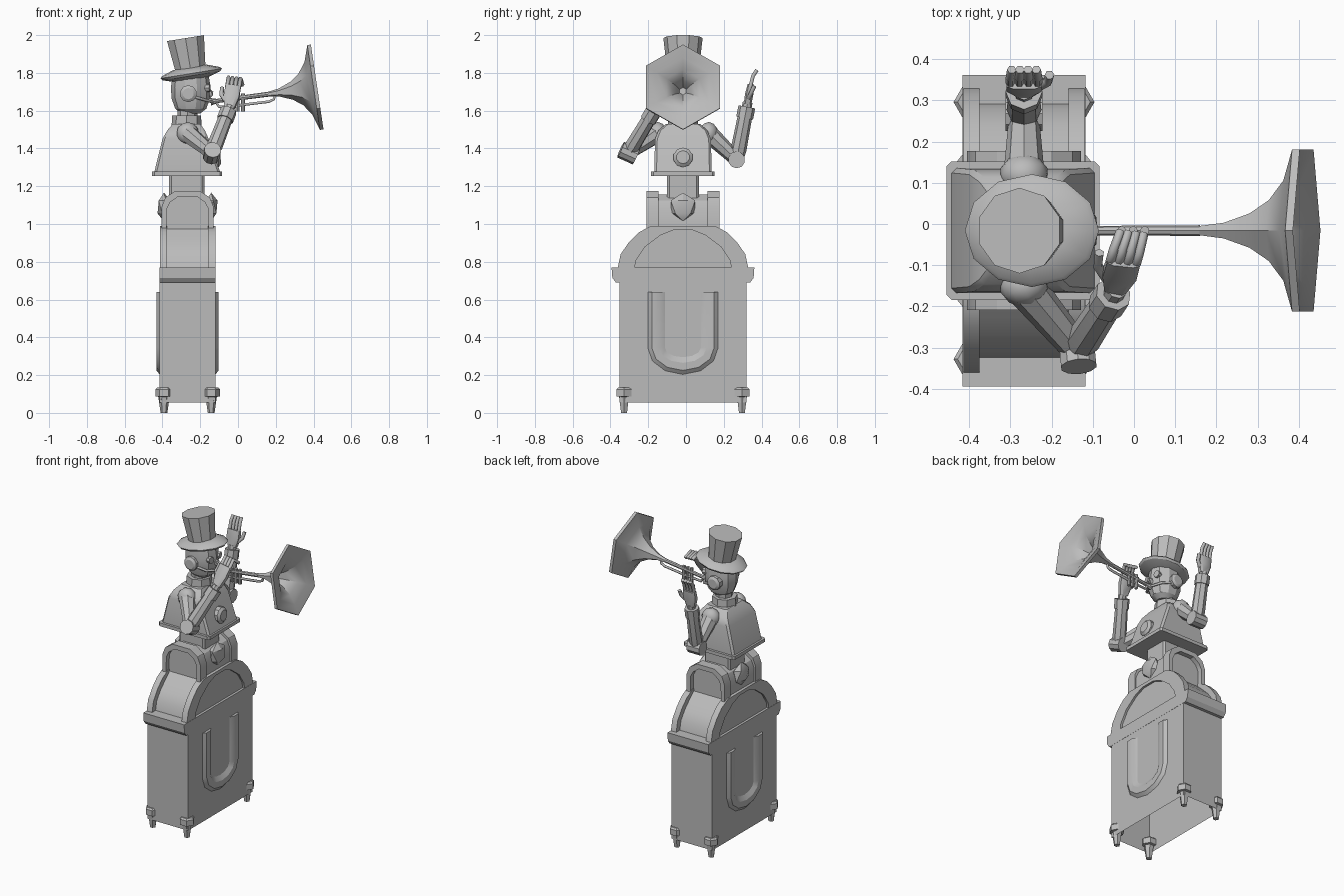
import bpy, bmesh, math
from mathutils import Vector

cube = bpy.data.objects.get("Cube")
if cube:
    bpy.data.objects.remove(cube)

CX, CY = -0.267, -0.016          # centre of the cabinet and figure
grey = bpy.data.materials.new("plain grey")
grey.use_nodes = True
grey.diffuse_color = (0.5, 0.5, 0.5, 1)
grey.node_tree.nodes["Principled BSDF"].inputs["Base Color"].default_value = (0.5, 0.5, 0.5, 1)


def finish(name, bm, open_bottom=False):
    bmesh.ops.recalc_face_normals(bm, faces=bm.faces[:])
    if open_bottom:
        low = [f for f in bm.faces if f.normal.z < -0.9]
        bmesh.ops.delete(bm, geom=low, context='FACES')
    mesh = bpy.data.meshes.new(name)
    bm.to_mesh(mesh)
    bm.free()
    mesh.materials.append(grey)
    ob = bpy.data.objects.new(name, mesh)
    bpy.context.collection.objects.link(ob)
    return ob


def loft(name, rings, open_bottom=False):
    """Skin a list of equal point rings and cap both ends."""
    bm = bmesh.new()
    rows = [[bm.verts.new(p) for p in ring] for ring in rings]
    n = len(rows[0])
    for a, b in zip(rows, rows[1:]):
        for i in range(n):
            j = (i + 1) % n
            bm.faces.new((a[i], a[j], b[j], b[i]))
    bm.faces.new(rows[0][::-1])
    bm.faces.new(rows[-1])
    return finish(name, bm, open_bottom)


def prism(name, pts, axis, lo, hi, open_bottom=False):
    """Extrude a profile given around the centre along x or y."""
    def ring(t):
        if axis == 'x':
            return [(CX + t, CY + a, z) for a, z in pts]
        return [(CX + a, CY + t, z) for a, z in pts]
    return loft(name, [ring(lo), ring(hi)], open_bottom)


def lathe(name, p0, p1, prof, n=8, squash=1.0, phase=0.0):
    """Rings of (distance, radius) along the axis from p0 to p1."""
    p0 = Vector(p0)
    w = (Vector(p1) - p0).normalized()
    ref = Vector((1, 0, 0)) if abs(w.z) > 0.9 else Vector((0, 0, 1))
    u = (ref - w * ref.dot(w)).normalized()
    v = w.cross(u)
    angles = [phase + math.tau * i / n for i in range(n)]
    return loft(name, [[p0 + w * d + u * r * math.cos(a) + v * r * squash * math.sin(a)
                        for a in angles] for d, r in prof])


def limb(name, p, q, r0, r1, n=8, squash=1.0):
    return lathe(name, p, q, [(0, r0), ((Vector(q) - Vector(p)).length, r1)], n, squash)


def pipe(name, pts, r):
    cu = bpy.data.curves.new(name, 'CURVE')
    cu.dimensions = '3D'
    cu.bevel_depth, cu.bevel_resolution, cu.use_fill_caps = r, 1, True
    sp = cu.splines.new('POLY')
    sp.points.add(len(pts) - 1)
    for p, co in zip(sp.points, pts):
        p.co = (*co, 1)
    cu.materials.append(grey)
    bpy.context.collection.objects.link(bpy.data.objects.new(name, cu))


def ball(name, loc, r, scale=(1, 1, 1), detail=2):
    bm = bmesh.new()
    bmesh.ops.create_icosphere(bm, subdivisions=detail, radius=r)
    for v in bm.verts:
        v.co = Vector(loc) + Vector(v.co[i] * scale[i] for i in range(3))
    return finish(name, bm)


def full(half):
    return half + [(-a, z) for a, z in reversed(half) if a]


# Cabinet body, open underneath, and shelf band
prism("cabinet_body", full([(0.335, 0.055), (0.335, 0.7)]), 'x', -0.148, 0.148, True)
prism("shelf_band", full([(0.355, 0.69), (0.374, 0.715), (0.378, 0.77)]), 'x', -0.149, 0.149)

# Feet
for sx in (-1, 1):
    for sy in (-1, 1):
        x, y = CX + sx * 0.125, CY + sy * 0.312
        lathe("foot", (x, y, 0), (x, y, 1),
              [(0, 0.018), (0.085, 0.03), (0.088, 0.046), (0.125, 0.046), (0.135, 0.036)], 6)

# Raised U moulding on both broad faces: (sideways offset, height) section swept on a U path
path = [((-0.14, 0.64), (-1, 0))]
for i in range(7):
    a = math.pi + math.pi * i / 6
    d = (math.cos(a), math.sin(a))
    path.append(((0.14 * d[0], 0.345 + 0.095 * d[1]), d))
path.append(((0.14, 0.64), (1, 0)))
for s in (-1, 1):
    loft("u_moulding", [[(CX + s * (0.145 + h), CY + p[0] + d[0] * o, p[1] + d[1] * o)
                         for o, h in ((-0.05, 0), (-0.015, 0.02), (0.025, 0.02), (0.05, 0))]
                        for p, d in path])

# Lower arch: core with side ribs that frame a recessed panel
outer = [(0.345, 0.77), (0.33, 0.84), (0.285, 0.905), (0.235, 0.955), (0.17, 0.99)]
core = [(0.31, 0.76), (0.295, 0.83), (0.255, 0.885), (0.21, 0.93), (0.15, 0.985)]
inner = [(0.255, 0.77), (0.25, 0.805), (0.2, 0.88), (0.12, 0.94), (0.05, 0.968)]
prism("arch_core", full(core), 'x', -0.133, 0.133)
for s in (-1, 1):
    prism("arch_rib", full(outer) + full(inner)[::-1], 'x', s * 0.108, s * 0.147)

# Upper block: arched core with a rib at each end
rib_out = [(0.138, 0.975), (0.138, 1.09), (0.118, 1.14), (0.065, 1.175)]
rib_in = [(0.112, 0.975), (0.11, 1.08), (0.092, 1.115), (0.05, 1.145)]
prism("block_core", full([(0.128, 0.97), (0.127, 1.08), (0.107, 1.125), (0.06, 1.155)]),
      'y', -0.162, 0.162)
for s in (-1, 1):
    prism("block_rib", full(rib_out) + full(rib_in)[::-1], 'y', s * 0.13, s * 0.193)
    ball("block_knob", (CX + s * 0.125, CY, 1.09), 0.076, (0.5, 1, 1), 1)


def rect(z, x0, x1, hy):
    c = 0.012
    return [(x0 + c, CY - hy, z), (x1 - c, CY - hy, z), (x1, CY - hy + c, z), (x1, CY + hy - c, z),
            (x1 - c, CY + hy, z), (x0 + c, CY + hy, z), (x0, CY + hy - c, z), (x0, CY - hy + c, z)]


# Waist, torso and collar
loft("waist", [rect(1.13, -0.365, -0.178, 0.084), rect(1.27, -0.365, -0.178, 0.084)])
loft("torso_base", [rect(1.255, -0.455, -0.084, 0.168), rect(1.277, -0.455, -0.084, 0.168)])
loft("torso", [rect(1.275, -0.443, -0.095, 0.152), rect(1.45, -0.4, -0.155, 0.148),
               rect(1.495, -0.375, -0.175, 0.13), rect(1.53, -0.345, -0.2, 0.09)])
lathe("collar", (CX - 0.005, CY, 1.515), (CX - 0.005, CY, 2), [(0, 0.08), (0.06, 0.076)], 8)
lathe("neck", (CX, CY, 1.56), (CX, CY, 2), [(0, 0.052), (0.06, 0.055)], 8)
lathe("chest_button", (-0.15, CY, 1.35), (0, CY, 1.36), [(0, 0.052), (0.045, 0.052), (0.058, 0.035)], 10)

# Head with ear discs, eyes and nose
hx = -0.25
lathe("head", (hx, CY, 1.585), (hx, CY, 2),
      [(0, 0.05), (0.025, 0.082), (0.08, 0.102), (0.14, 0.105), (0.2, 0.095)], 10, 0.88)
ball("nose", (hx + 0.103, CY, 1.69), 0.018, (1, 0.8, 1.3), 1)
for s in (-1, 1):
    lathe("ear_disc", (hx - 0.013, CY + s * 0.07, 1.69), (hx - 0.013, CY + s, 1.69),
          [(0, 0.045), (0.035, 0.045), (0.045, 0.03)], 10)
    lathe("eye", (hx + 0.07, CY + s * 0.04, 1.72), (hx + 0.17, CY + s * 0.06, 1.72),
          [(0, 0.022), (0.032, 0.022)], 8)
    pipe("mouth_strap", [(hx + 0.01, CY + s * 0.09, 1.675), (hx + 0.08, CY + s * 0.07, 1.655),
                         (hx + 0.12, CY, 1.645)], 0.008)

# Top hat, leaning back
hat0, hat1 = Vector((-0.246, CY, 1.785)), Vector((-0.278, CY, 1.984))
height = (hat1 - hat0).length
lathe("hat_brim", hat0, hat1, [(-0.02, 0.09), (0.0, 0.155), (0.012, 0.165), (0.022, 0.155),
                               (0.045, 0.09)], 12, 0.83)
lathe("hat_crown", hat0, hat1, [(0.03, 0.084), (height, 0.104)], 10, 1, math.pi / 10)

# Trumpet: mouthpiece, lead pipe, bell and lower loop
mouth, throat, rim = (-0.145, CY, 1.647), (0.16, CY, 1.687), (0.415, CY, 1.725)
limb("mouthpiece", mouth, (-0.105, CY, 1.652), 0.02, 0.01)
limb("lead_pipe", mouth, throat, 0.011, 0.013)
lathe("bell", throat, rim,
      [(0, 0.013), (0.06, 0.022), (0.125, 0.048), (0.175, 0.085), (0.215, 0.14), (0.243, 0.227),
       (0.262, 0.227), (0.245, 0.16), (0.22, 0.1), (0.17, 0.05), (0.11, 0.02)], 6)
pipe("lower_loop", [(-0.12, CY, 1.65), (-0.1, CY, 1.62), (0.0, CY, 1.628), (0.165, CY, 1.648),
                    (0.19, CY, 1.66), (0.195, CY, 1.678), (0.175, CY, 1.69)], 0.008)
for i in range(3):
    x = -0.03 + i * 0.028
    limb("valve", (x, CY, 1.595), (x, CY, 1.69), 0.011, 0.011)


def hand(wrist, knuckle, bend, tip, across, thumb):
    wrist, knuckle, bend, tip, across = map(Vector, (wrist, knuckle, bend, tip, across))
    up = (knuckle - wrist).normalized()
    depth = up.cross(across).normalized()
    rings = []
    for p, w, t in ((wrist, 0.028, 0.02), (wrist.lerp(knuckle, 0.5), 0.043, 0.022), (knuckle, 0.042, 0.016)):
        rings.append([p + across * w * a + depth * t * b
                      for a, b in ((-1, -0.6), (-0.6, -1), (0.6, -1), (1, -0.6),
                                   (1, 0.6), (0.6, 1), (-0.6, 1), (-1, 0.6))])
    loft("palm", rings)
    for i in range(4):
        o = across * (i - 1.5) * 0.022
        pipe("finger", [knuckle + o - up * 0.01, bend + o, tip + o * 0.9], 0.0115)
    pipe("thumb", [wrist.lerp(knuckle, 0.3) + across * thumb * 0.03,
                   wrist.lerp(knuckle, 0.6) + across * thumb * 0.058 + depth * 0.01,
                   wrist.lerp(knuckle, 0.95) + across * thumb * 0.062 + depth * 0.02], 0.012)


def arm(shoulder, elbow, wrist, axis):
    """Upper arm, jointed elbow disc, and forearm with cuff."""
    s, e, w, ax = map(Vector, (shoulder, elbow, wrist, axis))
    ball("shoulder", s, 0.06, (1, 0.85, 1))
    limb("upper_arm", s, e, 0.05, 0.036)
    ax = ax.normalized() * 0.045
    limb("elbow_disc", e - ax, e + ax, 0.045, 0.045, 10)
    up = (w - e).normalized()
    lathe("forearm", e, w, [(0, 0.034), (0.05, 0.042), ((w - e).length - 0.03, 0.038)])
    limb("cuff", w - up * 0.06, w, 0.045, 0.045)
    limb("wrist", w - up * 0.01, w + up * 0.025, 0.026, 0.026)


# Arm holding the trumpet
arm((CX, -0.15, 1.48), (-0.138, -0.305, 1.375), (-0.05, -0.17, 1.6), (0.1, -1, 0.45))
hand((-0.045, -0.155, 1.615), (-0.025, -0.09, 1.73), (-0.018, -0.065, 1.772),
     (-0.005, -0.022, 1.74), (0.95, -0.1, -0.1), -1)

# Raised arm
arm((CX, 0.12, 1.48), (CX, 0.268, 1.34), (CX, 0.322, 1.62), (1, 0, 0))
hand((CX, 0.326, 1.635), (CX, 0.343, 1.74), (CX, 0.355, 1.785), (CX, 0.375, 1.815), (1, 0, 0), 1)

# Smooth shading with crisp edges
bpy.ops.object.select_all(action='DESELECT')
for ob in bpy.context.scene.objects:
    if ob.type == 'MESH':
        ob.select_set(True)
        bpy.context.view_layer.objects.active = ob
bpy.ops.object.shade_smooth_by_angle(angle=math.radians(30))
